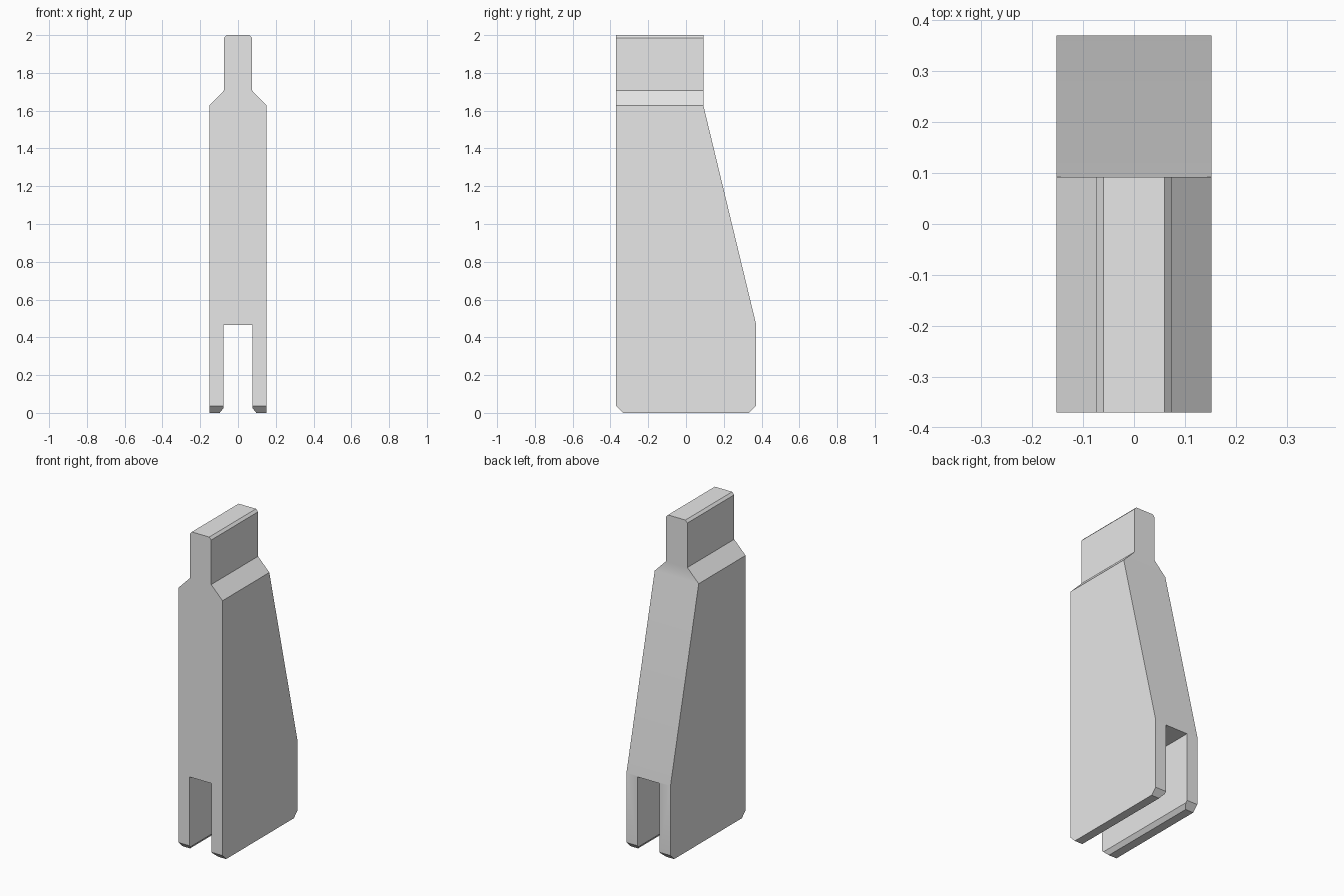
import bpy
import bmesh
from math import radians

cube = bpy.data.objects.get("Cube")
if cube:
    bpy.data.objects.remove(cube, do_unlink=True)

grey = bpy.data.materials.new("plain grey")
grey.use_nodes = True
colour = (0.8, 0.8, 0.8, 1)
grey.diffuse_color = colour
grey.node_tree.nodes["Principled BSDF"].inputs["Base Color"].default_value = colour


def prism(name, points, depth):
    """Extrude a closed outline of 3D points along the depth vector."""
    bm = bmesh.new()
    face = bm.faces.new([bm.verts.new(p) for p in points])
    out = bmesh.ops.extrude_face_region(bm, geom=[face], use_keep_orig=True)
    verts = [g for g in out["geom"] if isinstance(g, bmesh.types.BMVert)]
    bmesh.ops.translate(bm, verts=verts, vec=depth)
    bmesh.ops.recalc_face_normals(bm, faces=bm.faces[:])
    mesh = bpy.data.meshes.new(name)
    bm.to_mesh(mesh)
    bm.free()
    mesh.materials.append(grey)
    obj = bpy.data.objects.new(name, mesh)
    bpy.context.collection.objects.link(obj)
    return obj


# Front outline: slot between two legs, shoulders, narrow bevelled neck
half = [(0.077, 0.466), (0.077, 0.025), (0.097, 0), (0.152, 0),
        (0.152, 1.627), (0.074, 1.707), (0.074, 1.985), (0.06, 2)]
outline = half + [(-x, z) for x, z in reversed(half)]
body = prism("forked_body", [(x, -0.5, z) for x, z in outline], (0, 1, 0))

# Side outline: straight front, sloping back, chamfered feet
side = [(-0.37, 2.1), (-0.37, 0.036), (-0.234, -0.1), (0.234, -0.1),
        (0.37, 0.036), (0.37, 0.473), (0.092, 1.627), (0.092, 2.1)]
cutter = prism("side_outline_cutter", [(-0.3, y, z) for y, z in side], (0.6, 0, 0))
cutter.hide_render = True

# Keep only what both outlines share
mod = body.modifiers.new("side_outline", 'BOOLEAN')
mod.operation = 'INTERSECT'
mod.solver = 'EXACT'
mod.object = cutter
bpy.ops.object.select_all(action='DESELECT')
body.select_set(True)
bpy.context.view_layer.objects.active = body
bpy.ops.object.modifier_apply(modifier=mod.name)
bpy.data.objects.remove(cutter, do_unlink=True)
bpy.ops.object.shade_smooth_by_angle(angle=radians(30))
